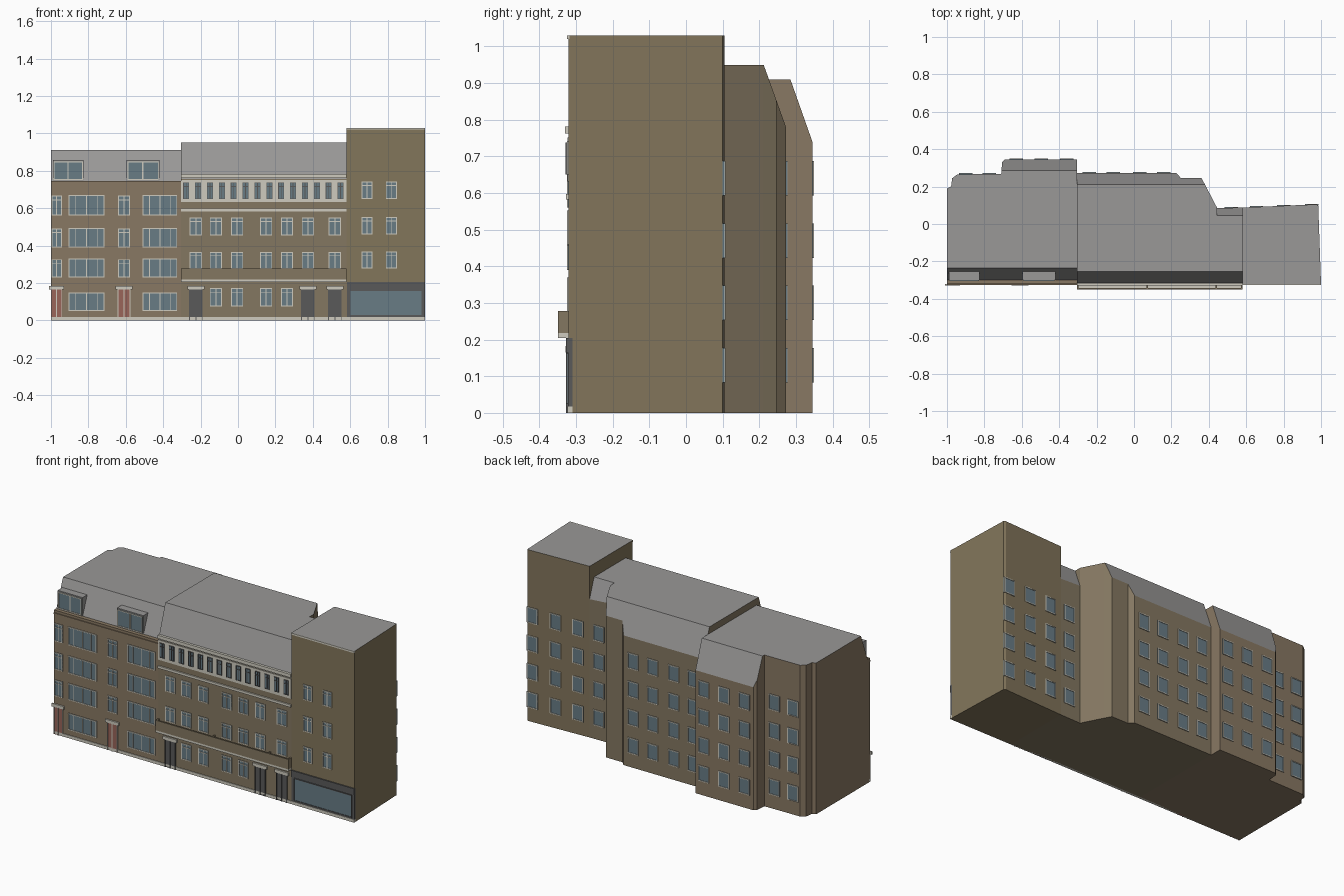
import bpy, bmesh
from mathutils import Vector

if "Cube" in bpy.data.objects:
    bpy.data.objects.remove(bpy.data.objects["Cube"])


def mat(name, r, g, b):
    m = bpy.data.materials.new(name)
    m.diffuse_color = (r, g, b, 1)
    m.use_nodes = True
    m.node_tree.nodes["Principled BSDF"].inputs["Base Color"].default_value = m.diffuse_color
    return m


M = {
    "brick_left": mat("brick_left", .25, .19, .125),
    "brick": mat("brick", .23, .185, .12),
    "brick_tower": mat("brick_tower", .225, .18, .105),
    "roof": mat("roof", .32, .315, .31),
    "glass": mat("glass", .14, .2, .235),
    "white": mat("white", .62, .6, .52),
    "dark": mat("dark", .1, .1, .1),
    "red": mat("red", .32, .13, .1),
}


def finish(bm, name, mats):
    bmesh.ops.recalc_face_normals(bm, faces=bm.faces)
    me = bpy.data.meshes.new(name)
    for m in mats:
        me.materials.append(M[m])
    bm.to_mesh(me)
    bm.free()
    ob = bpy.data.objects.new(name, me)
    bpy.context.collection.objects.link(ob)


def prism(name, pts, h, wall, cuts=()):
    """Extruded footprint with mansard slopes cut off; upward faces become roof."""
    bm = bmesh.new()
    f = bm.faces.new([bm.verts.new((x, y, 0)) for x, y in pts])
    r = bmesh.ops.extrude_face_region(bm, geom=[f], use_keep_orig=True)
    vs = [g for g in r["geom"] if isinstance(g, bmesh.types.BMVert)]
    bmesh.ops.translate(bm, verts=vs, vec=(0, 0, h))
    for (y0, z0), (y1, z1) in cuts:
        s = 1 if y1 > y0 else -1
        no = Vector((0, -(z1 - z0) * s, (y1 - y0) * s))
        bmesh.ops.bisect_plane(bm, geom=bm.verts[:] + bm.edges[:] + bm.faces[:],
                               plane_co=(0, y0, z0), plane_no=no, clear_outer=True)
        bmesh.ops.holes_fill(bm, edges=[e for e in bm.edges if e.is_boundary], sides=0)
    bmesh.ops.recalc_face_normals(bm, faces=bm.faces)
    bm.normal_update()
    for f in bm.faces:
        f.material_index = 1 if f.normal.z > .1 else 0
    finish(bm, name, [wall, "roof"])


batches = {}


def box(name, m, x0, x1, y0, y1, z0, z1):
    """Queue a box; boxes of the same part are merged into one object."""
    bm = batches.setdefault((name, m), bmesh.new())
    v = bmesh.ops.create_cube(bm, size=1)["verts"]
    bmesh.ops.scale(bm, verts=v, vec=(x1 - x0, abs(y1 - y0), z1 - z0))
    bmesh.ops.translate(bm, verts=v, vec=((x0 + x1) / 2, (y0 + y1) / 2, (z0 + z1) / 2))


def window(part, x0, x1, z0, z1, y=-.32, d=-1, bars=(.5,), transom=0, t=.005, fm="white"):
    """Glass pane with frame, mullions and optional transom on a wall at y facing d."""
    g, f = y + d * .002, y + d * .005
    box(part + "_glass", "glass", x0, x1, y - d * .003, g, z0, z1)
    fr = part + "_frames"
    for a, b in ((x0, x0 + t), (x1 - t, x1)):
        box(fr, fm, a, b, y, f, z0, z1)
    for a, b in ((z0, z0 + t), (z1 - t, z1)):
        box(fr, fm, x0, x1, y, f, a, b)
    for k in bars:
        c = x0 + (x1 - x0) * k
        box(fr, fm, c - .002, c + .002, y, f, z0, z1)
    if transom:
        c = z0 + (z1 - z0) * transom
        box(fr, fm, x0, x1, y, f, c - .002, c + .002)


def door(x0, x1, m, h=.165):
    part = "red_doors" if m == "red" else "dark_doors"
    box(part, m, x0, x1, -.324, -.31, .0, h)
    for k in (0, .5, 1):
        c = x0 + (x1 - x0) * k
        box(part + "_trim", "white" if m == "red" else "dark", c - .002, c + .002, -.327, -.32, 0, h)
    box("door_canopies", "white", x0 - .012, x1 + .012, -.329, -.32, h, h + .018)


# building masses
prism("left_building", [(-1, -.32), (-.305, -.32), (-.305, .345), (-.69, .345), (-.705, .33),
                        (-.71, .268), (-.945, .265), (-.972, .245), (-.978, .2), (-1, .19)],
      .91, "brick_left", [((-.3, .74), (-.235, .91)), ((.345, .74), (.285, .91))])
prism("middle_building", [(-.305, -.32), (.445, -.32), (.445, .085), (.38, .21), (.36, .247),
                          (.25, .247), (.225, .273), (-.305, .273)],
      .95, "brick", [((-.315, .77), (-.255, .95)), ((.273, .78), (.212, .95))])
prism("link_building", [(.445, -.32), (.58, -.32), (.58, .088), (.445, .085)],
      .95, "brick", [((-.315, .77), (-.255, .95)), ((.087, .835), (.045, .95))])
prism("tower_building", [(.58, -.32), (1, -.32), (.985, .1), (.975, .105), (.58, .088)],
      1.03, "brick_tower")

# plinth and cornices
box("plinth", "white", -1, 1, -.324, -.31, 0, .018)
box("left_parapet", "brick_left", -1, -.305, -.322, -.295, .68, .745)
box("left_cornice", "brick_left", -1, -.305, -.327, -.32, .722, .73)
box("tower_coping", "white", .58, 1, -.325, -.318, 1.02, 1.03)
box("middle_bands", "white", -.305, .58, -.324, -.315, .632, .752)
box("middle_bands", "white", -.305, .58, -.33, -.315, .762, .782)
box("middle_bands", "white", -.305, .58, -.328, -.315, .582, .597)

# left building front
for i, (z0, z1) in enumerate(((.05, .15), (.23, .33), (.39, .495), (.56, .67))):
    for x0, x1 in ((-.905, -.715), (-.51, -.325)):
        window("left_front", x0, x1, z0, z1, bars=(.2, .5, .8))
    for x0, x1 in ((-.998, -.942), (-.642, -.577)):
        if i:
            window("left_front", x0, x1, z0, z1 - .003, transom=.78)
        else:
            door(x0, x1, "red")

# dormers
for x0, x1 in ((-.99, -.825), (-.595, -.42)):
    box("dormers", "roof", x0, x1, -.3, -.24, .745, .857)
    window("dormer", x0 + .004, x1 - .004, .75, .85, y=-.3, bars=(.48, .52))

# middle building front
cols = (-.225, -.118, -.005, .15, .262, .374, .518)
for c in cols:
    for z0, z1 in ((.275, .365), (.455, .55)):
        window("middle_front", c - .033, c + .033, z0, z1, transom=.78)
for c in cols[1:5]:
    window("middle_front", c - .033, c + .033, .075, .172, transom=.78)
for c in (cols[0], cols[5], cols[6]):
    door(c - .034, c + .034, "dark")
for i in range(14):
    c = -.277 + i * .0635
    window("attic", c - .016, c + .016, .65, .738, y=-.324, transom=.75, t=.003, fm="dark")

# long balcony
box("balcony_floor", "white", -.305, .58, -.35, -.32, .205, .218)
box("balcony_parapet", "brick", -.305, .58, -.35, -.342, .218, .278)
for x in (-.305, .067, .437, .572):
    box("balcony_parapet", "brick", x, x + .008, -.344, -.32, .218, .278)

# tower front and shopfront
for c in (.69, .82):
    for z0 in (.277, .46, .65):
        window("tower_front", c - .03, c + .03, z0, z0 + .092, transom=.78)
box("shop_sign_band", "dark", .582, 1, -.327, -.31, .165, .205)
box("shop_frame", "dark", .582, 1, -.322, -.31, .018, .165)
window("shop", .597, .985, .025, .162, y=-.322, bars=(), fm="dark")

# back windows
back = [(.95, .103), (.8, .097), (.655, .091), (.52, .086)]
back += [(x, .273) for x in (.16, .03, -.11, -.24)]
back += [(x, .345) for x in (-.36, -.495, -.63)] + [(x, .267) for x in (-.775, -.9)]
for x, y in back:
    for z in (.13, .3, .47, .64):
        window("back", x - .036, x + .036, z - .047, z + .047, y=y, d=1, bars=())

for (name, m), bm in batches.items():
    finish(bm, name, [m])
